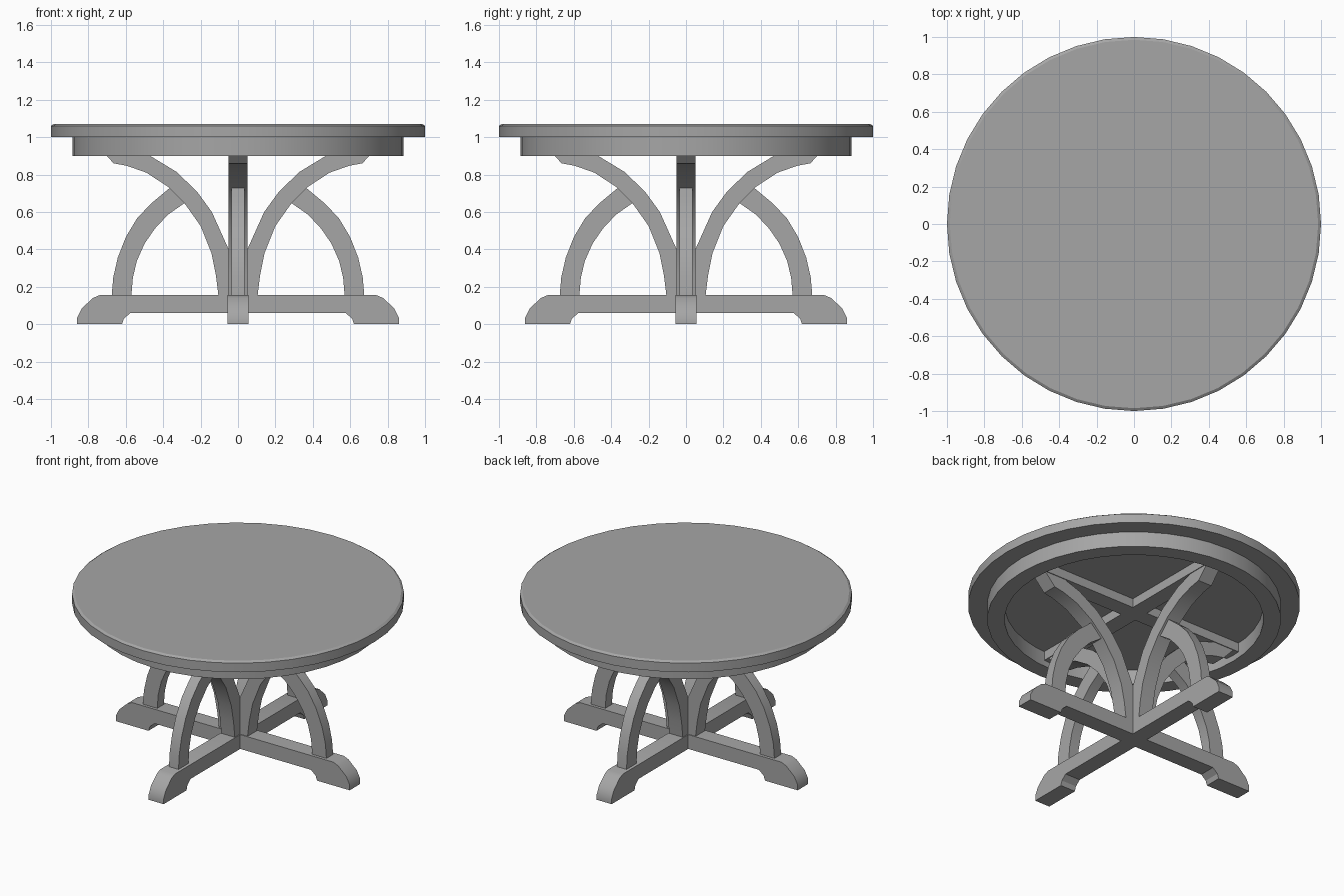
import bpy, bmesh, math
from mathutils import Matrix

cube = bpy.data.objects.get("Cube")
if cube:
    bpy.data.objects.remove(cube, do_unlink=True)

GREY = 0.38
mat = bpy.data.materials.new("plain grey")
mat.use_nodes = True
mat.diffuse_color = (GREY, GREY, GREY, 1)
mat.node_tree.nodes["Principled BSDF"].inputs["Base Color"].default_value = mat.diffuse_color


def finish(name, bm):
    """Turn a bmesh into a smooth-by-angle object."""
    bmesh.ops.recalc_face_normals(bm, faces=bm.faces)
    mesh = bpy.data.meshes.new(name)
    bm.to_mesh(mesh)
    bm.free()
    mesh.materials.append(mat)
    obj = bpy.data.objects.new(name, mesh)
    bpy.context.collection.objects.link(obj)
    bpy.ops.object.select_all(action="DESELECT")
    obj.select_set(True)
    bpy.context.view_layer.objects.active = obj
    bpy.ops.object.shade_smooth_by_angle(angle=math.radians(30))
    return obj


def lathe(name, profile, closed, sides=40):
    """Spin (radius, z) points about z; cap the ends of an open profile."""
    bm = bmesh.new()
    rings = []
    for r, z in profile:
        angles = [math.tau * i / sides for i in range(sides)]
        rings.append([bm.verts.new((r * math.cos(a), r * math.sin(a), z)) for a in angles])
    pairs = list(zip(rings, rings[1:]))
    if closed:
        pairs.append((rings[-1], rings[0]))
    else:
        bm.faces.new(rings[0])
        bm.faces.new(rings[-1])
    for a, b in pairs:
        for i in range(sides):
            j = (i + 1) % sides
            bm.faces.new((a[i], a[j], b[j], b[i]))
    return finish(name, bm)


def plank(name, outline, half_width, angle=0.0):
    """Extrude an (x, z) outline across y, then turn it about z."""
    bm = bmesh.new()
    face = bm.faces.new([bm.verts.new((x, -half_width, z)) for x, z in outline])
    new = bmesh.ops.extrude_face_region(bm, geom=[face])["geom"]
    verts = [v for v in new if isinstance(v, bmesh.types.BMVert)]
    bmesh.ops.translate(bm, verts=verts, vec=(0, 2 * half_width, 0))
    bm.transform(Matrix.Rotation(angle, 4, "Z"))
    return finish(name, bm)


def mirrored(half):
    return half + [(-x, z) for x, z in reversed(half)]


# Round top with a small chamfer, and the ring apron under it
lathe("table_top", [(1, 1.0), (1, 1.06), (0.985, 1.07)], closed=False)
lathe("apron", [(0.885, 0.9), (0.885, 1.0), (0.78, 1.0), (0.78, 0.9)], closed=True)

# Crossed feet and crossed battens below the top
foot = mirrored([(0.575, 0.06), (0.61, 0.03), (0.62, 0), (0.86, 0), (0.86, 0.035),
                 (0.835, 0.085), (0.775, 0.14), (0.74, 0.155)])
batten = mirrored([(0.785, 0.94), (0.785, 1.0)])
for label, angle in (("side_to_side", 0), ("front_to_back", math.pi / 2)):
    plank(label + "_foot", foot, 0.055, angle)
    plank(label + "_batten", batten, 0.055, angle)

# Curved arms flaring up from the middle, each met by a lower arch
arm_under = [(0.105, 0.155), (0.118, 0.26), (0.142, 0.38), (0.2, 0.525), (0.285, 0.645),
             (0.375, 0.735), (0.49, 0.81), (0.595, 0.847), (0.665, 0.86), (0.74, 0.94)]
arm_over = [(0, 0.155), (0.018, 0.28), (0.05, 0.4), (0.14, 0.6), (0.22, 0.71),
            (0.33, 0.815), (0.47, 0.9), (0.6, 0.945)]
arch_out = [(0.675, 0.155), (0.667, 0.25), (0.643, 0.355), (0.6, 0.465),
            (0.54, 0.565), (0.465, 0.645), (0.365, 0.728)]
arch_in = [(0.57, 0.155), (0.562, 0.25), (0.54, 0.34), (0.5, 0.43),
           (0.445, 0.51), (0.375, 0.585), (0.285, 0.648)]
for i, side in enumerate(("left", "back", "right", "front")):
    turn = i * math.pi / 2
    plank(side + "_arm", arm_under + arm_over[::-1], 0.05, turn)
    plank(side + "_arch", arch_out + arch_in[::-1], 0.035, turn)
